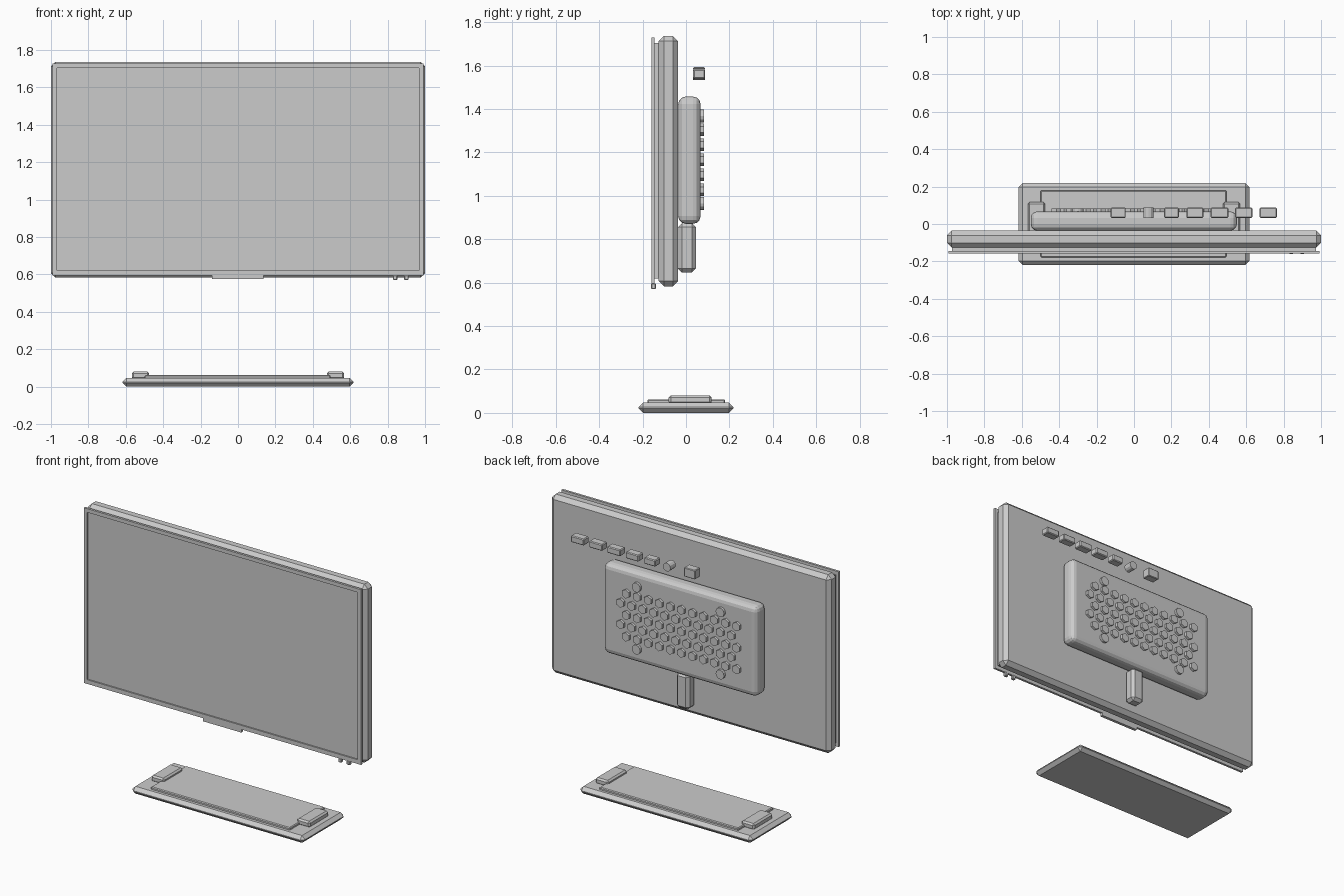
import bpy
import math

cube = bpy.data.objects.get("Cube")
if cube:
    bpy.data.objects.remove(cube, do_unlink=True)

grey = bpy.data.materials.new("plain grey")
grey.use_nodes = True
COLOUR = (0.6, 0.6, 0.6, 1)
grey.diffuse_color = COLOUR
grey.node_tree.nodes["Principled BSDF"].inputs["Base Color"].default_value = COLOUR


def finish(name, bevel=0, segments=1):
    ob = bpy.context.object
    ob.name = name
    ob.data.materials.append(grey)
    if bevel:
        mod = ob.modifiers.new("bevel", 'BEVEL')
        mod.width = bevel
        mod.segments = segments
        mod.limit_method = 'ANGLE'
    return ob


def box(name, x, y, z, bevel=0, segments=1):
    """Box from (min, max) ranges along each axis."""
    bpy.ops.mesh.primitive_cube_add(size=1, location=[sum(r) / 2 for r in (x, y, z)])
    bpy.context.object.scale = [r[1] - r[0] for r in (x, y, z)]
    bpy.ops.object.transform_apply(location=False, rotation=False, scale=True)
    return finish(name, bevel, segments)


def peg(name, x, z, radius, y, sides, bevel=0):
    """Prism whose axis runs front to back."""
    bpy.ops.mesh.primitive_cylinder_add(
        vertices=sides, radius=radius, depth=y[1] - y[0],
        location=(x, sum(y) / 2, z), rotation=(math.pi / 2, 0, 0))
    return finish(name, bevel)


# Display: rear shell, screen and thin front bezel
box("rear_shell", (-1, 1), (-0.126, -0.036), (0.583, 1.737), 0.025)
box("screen", (-0.972, 0.972), (-0.15, -0.12), (0.618, 1.704))
FRONT = (-0.159, -0.144)
for s, side in ((-1, "right"), (1, "left")):
    box("bezel_" + side, sorted((s * 0.968, s * 0.992)), FRONT, (0.595, 1.728))
box("bezel_top", (-0.968, 0.968), FRONT, (1.704, 1.728))
box("bezel_bottom", (-0.968, 0.968), FRONT, (0.595, 0.622))

# Chin strip and small buttons under the bezel
box("chin_strip", (-0.14, 0.135), (-0.159, -0.14), (0.575, 0.597))
for x in (0.84, 0.9):
    box("button", (x - 0.012, x + 0.012), (-0.161, -0.139), (0.57, 0.597), 0.004)

# Rear housing and the neck below it
box("rear_housing", (-0.552, 0.55), (-0.036, 0.067), (0.871, 1.457), 0.035, 3)
box("neck", (-0.046, 0.046), (-0.036, 0.045), (0.646, 0.875), 0.018)

# Staggered honeycomb of vents
VENT_Y = (0.06, 0.083)
PITCH = 0.079
for row in range(5):
    shift = 0.25 if row % 2 else -0.25
    for col in range(11):
        peg("vent", (col - 5 + shift) * PITCH, 1.305 - row * 0.0695, 0.029, VENT_Y, 6)

# Mounting screws
for x in (-0.3, 0.3):
    for z in (0.965, 1.367):
        peg("mount_screw", x, z, 0.03, VENT_Y, 12)

# Row of ports
PORT_Y = (0.033, 0.087)
box("power_port", (-0.125, -0.045), PORT_Y, (1.533, 1.592), 0.004)
peg("audio_port", 0.077, 1.56, 0.027, PORT_Y, 12)
for x, half in ((0.2, 0.04), (0.326, 0.046), (0.457, 0.047), (0.587, 0.047), (0.718, 0.047)):
    box("port", (x - half, x + half), PORT_Y, (1.539, 1.581), 0.005)

# Stand base, top plate and end pads
box("base", (-0.617, 0.617), (-0.218, 0.218), (0, 0.047), 0.021)
box("base_plate", (-0.5, 0.495), (-0.178, 0.18), (0.04, 0.062), 0.005)
for s, side in ((-1, "right"), (1, "left")):
    box("pad_" + side, sorted((s * 0.475, s * 0.568)), (-0.08, 0.118), (0.04, 0.081), 0.01)
